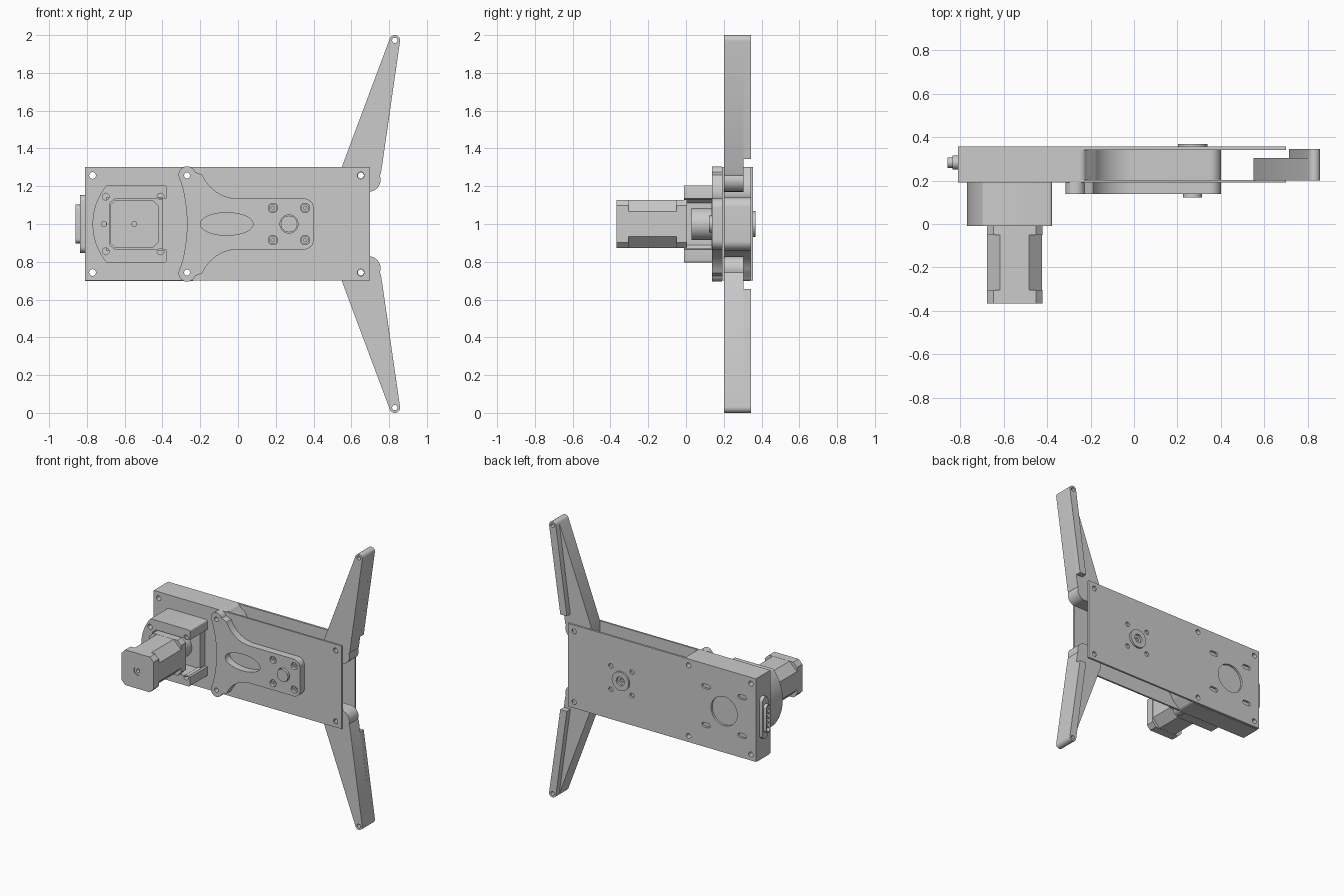
import bpy, bmesh
from math import sin, cos, radians
from mathutils import Matrix

if "Cube" in bpy.data.objects:
    bpy.data.objects.remove(bpy.data.objects["Cube"])

TO_Y = Matrix(((1, 0, 0, 0), (0, 0, 1, 0), (0, 1, 0, 0), (0, 0, 0, 1)))  # profile in x,z
TO_X = Matrix(((0, 0, 1, 0), (1, 0, 0, 0), (0, 1, 0, 0), (0, 0, 0, 1)))  # profile in y,z


def arc(cx, cz, r, a0, a1, n=10, rz=None):
    rz = r if rz is None else rz
    return [(cx + r * cos(radians(a0 + (a1 - a0) * i / n)),
             cz + rz * sin(radians(a0 + (a1 - a0) * i / n))) for i in range(n + 1)]


def circle(cx, cz, r, rz=None, n=32):
    return arc(cx, cz, r, 0, 360, n, rz)[:-1]


def stadium(cx, cz, half_len, r, vertical=False):
    if vertical:
        return arc(cx, cz + half_len, r, 0, 180) + arc(cx, cz - half_len, r, 180, 360)
    return arc(cx + half_len, cz, r, -90, 90) + arc(cx - half_len, cz, r, 90, 270)


def flip(pts):
    return [(x, 2 - z) for x, z in reversed(pts)]


def chamfer_box(cx, cz, h, c):
    k = h - c
    return [(cx + a * h if s else cx + a * k, cz + b * k if s else cz + b * h)
            for a, b, s in ((1, -1, 1), (1, 1, 1), (1, 1, 0), (-1, 1, 0),
                            (-1, 1, 1), (-1, -1, 1), (-1, -1, 0), (1, -1, 0))]


def slab(name, outline, d0, d1, holes=(), mat=TO_Y):
    """Extrude a flat profile with holes between two depths."""
    cu = bpy.data.curves.new(name, 'CURVE')
    cu.dimensions, cu.fill_mode = '2D', 'BOTH'
    cu.extrude = (d1 - d0) / 2
    for loop in [outline, *holes]:
        sp = cu.splines.new('POLY')
        sp.points.add(len(loop) - 1)
        for p, (u, v) in zip(sp.points, loop):
            p.co = (u, v, 0, 1)
        sp.use_cyclic_u = True
    tmp = bpy.data.objects.new(name + "_profile", cu)
    bpy.context.collection.objects.link(tmp)
    bpy.context.view_layer.update()
    me = bpy.data.meshes.new_from_object(tmp.evaluated_get(bpy.context.evaluated_depsgraph_get()))
    bpy.data.objects.remove(tmp)
    me.transform(mat @ Matrix.Translation((0, 0, (d0 + d1) / 2)))
    bm = bmesh.new()
    bm.from_mesh(me)
    bmesh.ops.remove_doubles(bm, verts=bm.verts, dist=1e-5)
    bmesh.ops.recalc_face_normals(bm, faces=bm.faces)
    bm.to_mesh(me)
    bm.free()
    ob = bpy.data.objects.new(name, me)
    bpy.context.collection.objects.link(ob)
    bpy.ops.object.select_all(action='DESELECT')
    ob.select_set(True)
    bpy.context.view_layer.objects.active = ob
    bpy.ops.object.shade_smooth_by_angle(angle=radians(30))
    return ob


def grid(xs, dz, r):
    return [circle(x, 1 + s * dz, r, n=20) for x in xs for s in (1, -1)]


# Front and back plates
RECT = [(-.81, .7), (.7, .7), (.7, 1.303), (-.81, 1.303)]
bolts = grid((-.77, -.27, .65), .257, .018)
slab("front_plate", RECT, .19, .203, bolts)
slots = [stadium(x, 1 + s * .14, .018, .016) for x in (-.7, -.41) for s in (1, -1)]
slab("back_plate", RECT, .341, .356,
     bolts + slots + grid((.185, .355), .085, .017)
     + [circle(-.555, 1, .105), circle(.27, 1, .05)])

# Core between the plates: full height at the left, necking to the right
neck = [(-.81, 1.303), (-.25, 1.303)] + arc(-.25, 1.27, .033, 85, 20, 5) \
    + arc(0, 1.34, .2, 205, 270, 10) + arc(.35, 1.09, .05, 90, 0, 8)
slab("core", neck + flip(neck), .203, .341, grid((-.77, -.27), .257, .018))

# Lever plate on the front
lobe = arc(-.27, 1.26, .045, 190, 20, 14) + arc(-.0, 1.34, .205, 203, 270, 12) \
    + arc(.35, 1.085, .05, 90, 0, 8)
back_edge = arc(-1.06, 1, .79, -17.5, 17.5, 20)[1:-1]
slab("lever_plate", lobe + flip(lobe) + back_edge, .138, .19,
     grid((.185, .355), .085, .025) + grid((-.27,), .257, .016)
     + [circle(-.06, 1, .14, .06), circle(.27, 1, .048)])
for i, (x, z) in enumerate([(x, z) for x in (.185, .355) for z in (.915, 1.085)]):
    slab(f"lever_screw_{i}", circle(x, z, .022), .155, .19, [circle(x, z, .01, n=6)])

# Pivot shaft and rear hub
slab("pivot_shaft", circle(.27, 1, .044), .123, .21)
slab("rear_hub", circle(.27, 1, .068), .335, .369, [circle(.27, 1, .032)])
slab("rear_hub_core", circle(.27, 1, .034), .33, .352, [circle(.27, 1, .014)])

# Legs: broad front layer plus a narrower back rib, mirrored top and bottom
tip = arc(.83, 1.972, .028, 160, -8, 12)
root = [(.757, 1.27)] + arc(.69, 1.235, .065, 20, -80, 8)
leg = [(.55, 1.17), (.55, 1.303)] + tip + root
rib = [(.715, 1.345)] + tip + [(.768, 1.345)]
for name, f in (("upper", lambda p: p), ("lower", flip)):
    hole = [circle(.83, 1.972 if name == "upper" else .028, .014, n=20)]
    slab(name + "_leg", f(leg), .2, .305, hole + grid((.65,), .257, .016)[
        (0 if name == "upper" else 1):(1 if name == "upper" else 2)])
    slab(name + "_leg_rib", f(rib), .305, .345, hole)

# Motor bracket: C shape, open to the right
half = [(-.68, 1), (-.68, 1.11), (-.65, 1.135), (-.378, 1.135)] \
    + arc(-.39, 1.193, .012, 0, 90, 4) + [(-.69, 1.205)] + arc(-.45, 1, .32, 141, 180, 10)
slab("motor_bracket", half[1:] + flip(half)[:-1], -.01, .19,
     grid((-.7, -.41), .145, .018) + [circle(-.71, 1, .014)])
slab("bracket_floor", [(-.7, .86), (-.4, .86), (-.4, 1.14), (-.7, 1.14)], .135, .19)
slab("coupling", circle(-.55, 1, .085), .03, .135)

# Motor: two end caps and a narrower chamfered middle
mx = -.55
slab("motor_front_cap", chamfer_box(mx, 1, .128, .03), -.367, -.305, [circle(mx, 1, .03)])
slab("motor_body", chamfer_box(mx, 1, .127, .06), -.305, -.05)
slab("motor_rear_cap", chamfer_box(mx, 1, .128, .03), -.05, .005)
slab("motor_boss", circle(mx, 1, .03), -.36, -.3, [circle(mx, 1, .013)])

# Side connector with two rows of pins
slab("connector_flange", stadium(.283, 1, .12, .033, True), -.836, -.81, mat=TO_X)
slab("connector_shell", stadium(.283, 1, .078, .024, True), -.86, -.836,
     [stadium(.283, 1, .076, .018, True)], TO_X)
for row, n in ((.276, 5), (.291, 4)):
    for i in range(n):
        slab("connector_pin", circle(row, 1 + (i - (n - 1) / 2) * .034, .006, n=10),
             -.854, -.83, mat=TO_X)
